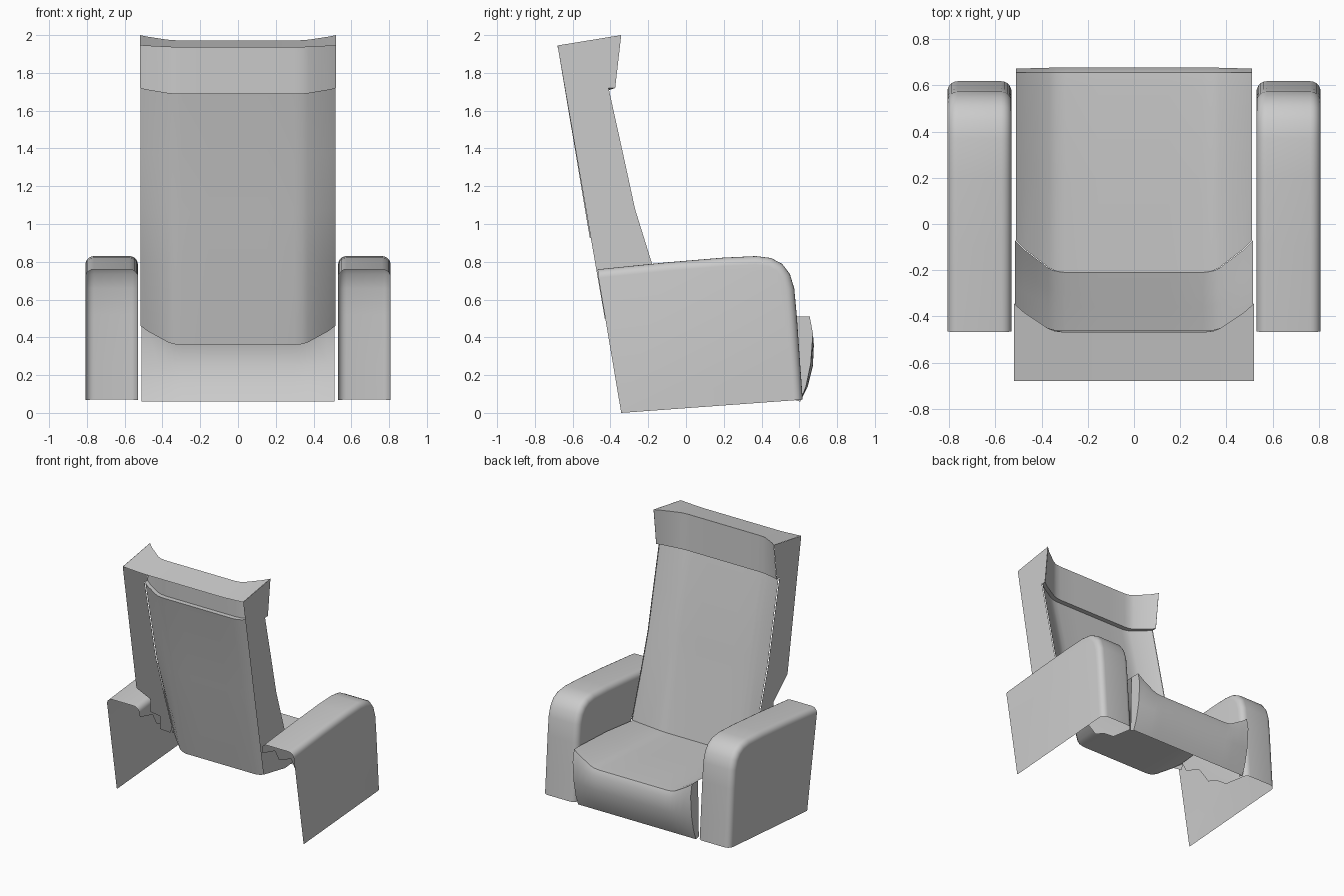
import bpy, bmesh
from math import sin, cos, pi, radians
from mathutils import Vector

if "Cube" in bpy.data.objects:
    bpy.data.objects.remove(bpy.data.objects["Cube"])

# Cross-section stations: (x as a fraction of half width, how far the side wing is raised)
WING = [(1.0, 1.0), (.92, .70), (.82, .42), (.72, .14), (.66, .04), (.58, 0), (.3, 0)]
STATIONS = [(-x, w) for x, w in WING] + [(0, 0)] + [(x, w) for x, w in reversed(WING)]


def finish(name, bm, angle=35):
    bmesh.ops.remove_doubles(bm, verts=bm.verts, dist=.0005)
    bmesh.ops.recalc_face_normals(bm, faces=bm.faces)
    mesh = bpy.data.meshes.new(name)
    bm.to_mesh(mesh)
    bm.free()
    ob = bpy.data.objects.new(name, mesh)
    bpy.context.collection.objects.link(ob)
    bpy.ops.object.select_all(action='DESELECT')
    ob.select_set(True)
    bpy.context.view_layer.objects.active = ob
    bpy.ops.object.shade_smooth_by_angle(angle=radians(angle))
    return ob


def loft(bm, rows):
    grid = [[bm.verts.new(p) for p in row] for row in rows]
    for a, b in zip(grid, grid[1:]):
        for i in range(len(a) - 1):
            bm.faces.new((a[i], a[i + 1], b[i + 1], b[i]))


def panel(bm, x, pts):
    bm.faces.new([bm.verts.new((x, y, z)) for y, z in pts])


def dished(bm, half, centre, edge):
    """Skin whose side profile blends from the centre line to the raised wings."""
    loft(bm, [[(half * u, c[0] + (e[0] - c[0]) * w, c[1] + (e[1] - c[1]) * w)
               for u, w in STATIONS] for c, e in zip(centre, edge)])


# Seat cushion: dished top rolling over into the front face
seat_mid = [(-.21, .36), (.2, .385), (.6, .405), (.655, .405), (.677, .36),
            (.672, .25), (.645, .14), (.605, .06)]
seat_side = [(-.07, .46), (.25, .495), (.58, .51), (.655, .51), (.672, .42),
             (.66, .26), (.635, .14), (.605, .06)]
bm = bmesh.new()
dished(bm, .51, seat_mid, seat_side)
for x in (-.51, .51):
    panel(bm, x, seat_side[2:] + [(.57, .07)])
finish("seat_cushion", bm)

# Backrest cushion
back_mid = [(-.50, 1.69), (-.42, 1.35), (-.36, 1.06), (-.30, .77), (-.21, .36)]
back_side = [(-.41, 1.72), (-.335, 1.38), (-.27, 1.08), (-.18, .79), (-.07, .46)]
bm = bmesh.new()
dished(bm, .515, back_mid, back_side)
finish("backrest_cushion", bm)

# Headrest: top cap, front face and the small overhang below it
head_mid = [(-.68, 1.935), (-.468, 1.972), (-.462, 1.69), (-.50, 1.69)]
head_side = [(-.68, 1.945), (-.343, 2.0), (-.375, 1.72), (-.41, 1.72)]
bm = bmesh.new()
dished(bm, .52, head_mid, head_side)
finish("headrest", bm)

# Side panels of the backrest (open at the rear)
ends = {-1: [(-.09, .42), (-.22, .5), (-.22, .6), (-.34, .68), (-.34, .78), (-.51, .93)],
        1: [(-.16, .45), (-.43, .5)]}
for side, end in ends.items():
    bm = bmesh.new()
    panel(bm, side * .521, head_side + back_side[1:] + end)
    finish("backrest_side_" + ("left" if side < 0 else "right"), bm)

# Armrests: padded strip following the outline, tall outer panel, partial inner panel
outline = [Vector(p) for p in [(-.468, .76), (-.1, .797), (.2, .822), (.37, .83), (.45, .82),
           (.51, .788), (.55, .735), (.573, .66), (.586, .52), (.605, .25), (.618, .07)]]
R, INNER, OUTER = .045, .53, .808
inward = []
for i in range(len(outline)):
    t = (outline[min(i + 1, len(outline) - 1)] - outline[max(i - 1, 0)]).normalized()
    inward.append(Vector((-abs(t.y) if i > 3 else t.y, -t.x)))
arc = [(R * (1 - cos(a)), R * (1 - sin(a))) for a in [k * pi / 10 for k in range(6)]]
section = [(INNER + dx, d) for dx, d in arc] + [(OUTER - dx, d) for dx, d in reversed(arc)]
inset = [tuple(p + n * R) for p, n in zip(outline, inward)]
for side, name in ((-1, "left_armrest"), (1, "right_armrest")):
    bm = bmesh.new()
    loft(bm, [[(side * x, *(p + n * d)) for x, d in section] for p, n in zip(outline, inward)])
    panel(bm, side * OUTER, inset + [(-.343, 0)])
    panel(bm, side * INNER, inset + [(.4, .09), (.3, .16), (.2, .2), (.1, .34), (-.05, .4),
                                     (-.1, .5), (-.25, .55), (-.3, .64), (-.455, .68)])
    finish(name, bm)
